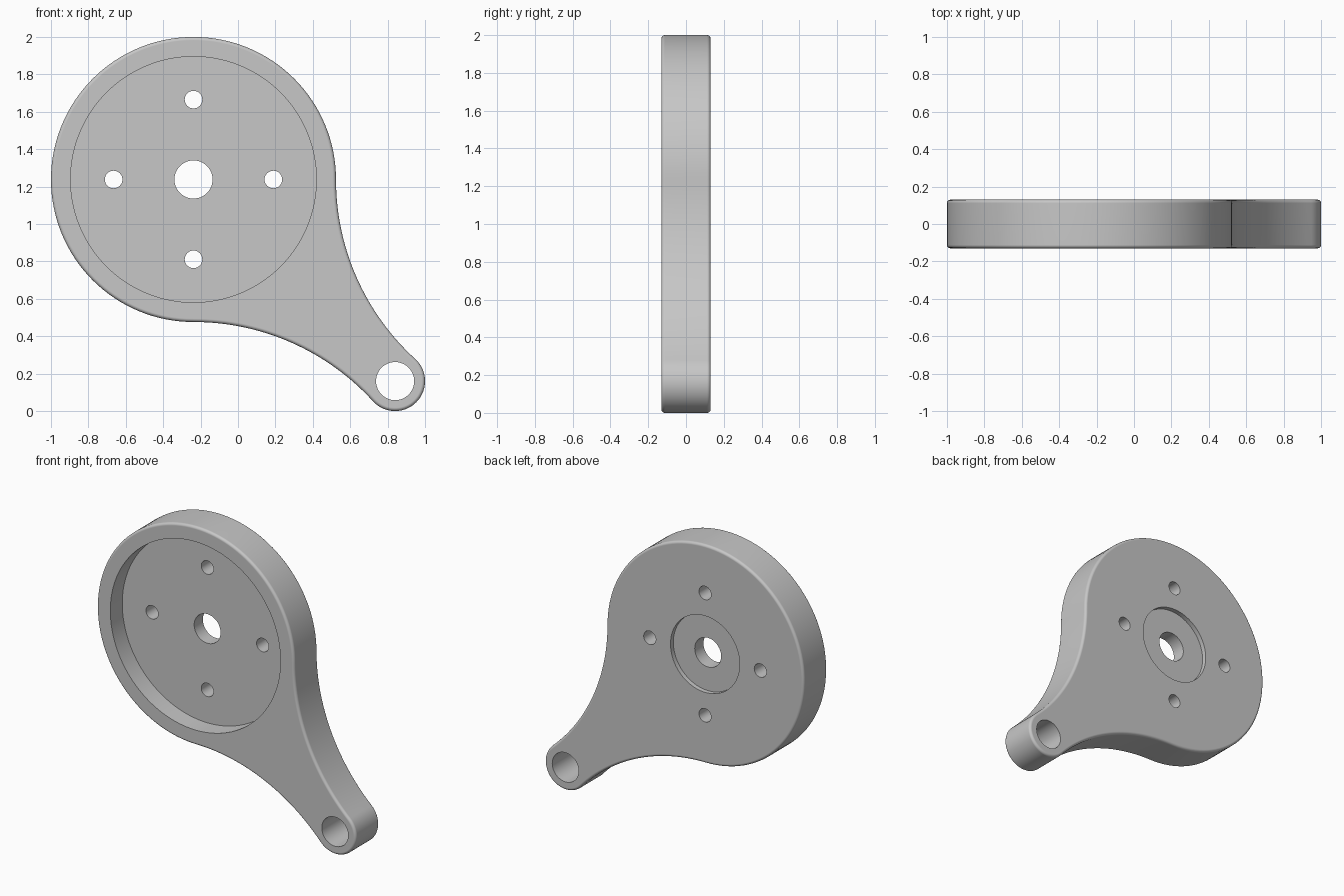
import bpy, bmesh, math
from mathutils import Vector

cube = bpy.data.objects.get("Cube")
if cube:
    bpy.data.objects.remove(cube)

HALF = 0.13                                       # half the plate thickness
DISC, DISC_R = Vector((-0.238, 1.238)), 0.762
EYE, EYE_R = Vector((0.84, 0.16)), 0.16

# Single grey material
grey = bpy.data.materials.new("grey metal")
grey.use_nodes = True
color = (0.57, 0.57, 0.57, 1)
grey.diffuse_color = color
grey.node_tree.nodes["Principled BSDF"].inputs["Base Color"].default_value = color


def arc(center, radius, start, end, steps):
    """Points on an arc in the x-z plane, end point left out."""
    angles = [start + (end - start) * i / steps for i in range(steps)]
    return [center + radius * Vector((math.cos(a), math.sin(a))) for a in angles]


def make_object(name, bm):
    bmesh.ops.recalc_face_normals(bm, faces=bm.faces)
    mesh = bpy.data.meshes.new(name)
    bm.to_mesh(mesh)
    bm.free()
    mesh.materials.append(grey)
    obj = bpy.data.objects.new(name, mesh)
    bpy.context.collection.objects.link(obj)
    return obj


def prism(points, front, back):
    """Closed outline in x-z, pushed from front to back along y."""
    bm = bmesh.new()
    face = bm.faces.new([bm.verts.new((p.x, front, p.y)) for p in points])
    new = bmesh.ops.extrude_face_region(bm, geom=[face])["geom"]
    verts = [v for v in new if isinstance(v, bmesh.types.BMVert)]
    bmesh.ops.translate(bm, verts=verts, vec=(0, back - front, 0))
    return bm


# Outline: disc and eye joined by two tangent concave flanks
dx, dz = EYE.x - (DISC.x + DISC_R), DISC.y - EYE.y
flank_r = (dx * dx + dz * dz - EYE_R ** 2) / (2 * (dx + EYE_R))
right_c = DISC + Vector((DISC_R + flank_r, 0))
lower_c = DISC - Vector((0, DISC_R + flank_r))
to_right, to_lower = right_c - EYE, lower_c - EYE
a_right = math.atan2(to_right.y, to_right.x)
a_lower = math.atan2(to_lower.y, to_lower.x)
outline = arc(DISC, DISC_R, 0, 1.5 * math.pi, 96)
outline += arc(lower_c, flank_r, math.pi / 2, a_lower + math.pi, 32)
outline += arc(EYE, EYE_R, a_lower, a_right, 36)
outline += arc(right_c, flank_r, a_right + math.pi, math.pi, 32)

# Plate with rounded outer rims
bm = prism(outline, -HALF, HALF)
rims = [e for e in bm.edges if abs(e.verts[0].co.y - e.verts[1].co.y) < 1e-5]
bmesh.ops.bevel(bm, geom=rims, offset=0.018, segments=4, profile=0.5, affect="EDGES")
plate = make_object("crank_plate", bm)


def cut(name, center, radius, front, back, steps):
    """Round pocket or through hole."""
    cutter = make_object(name, prism(arc(center, radius, 0, 2 * math.pi, steps), front, back))
    cutter.hide_render = True
    mod = plate.modifiers.new(name, "BOOLEAN")
    mod.operation, mod.solver, mod.object = "DIFFERENCE", "EXACT", cutter
    return cutter


OUT = HALF + 0.1
cutters = [
    cut("front_recess", DISC, 0.657, -OUT, -HALF + 0.132, 128),
    cut("back_recess", DISC, 0.267, HALF - 0.032, OUT, 80),
    cut("centre_hole", DISC, 0.102, -OUT, OUT, 48),
    cut("eye_hole", EYE, 0.102, -OUT, OUT, 48),
]
for i in range(4):
    a = i * math.pi / 2
    spot = DISC + 0.427 * Vector((math.cos(a), math.sin(a)))
    cutters.append(cut("bolt_hole", spot, 0.047, -OUT, OUT, 32))

# Bake the cuts and drop the cutters
graph = bpy.context.evaluated_depsgraph_get()
baked = bpy.data.meshes.new_from_object(plate.evaluated_get(graph))
plate.modifiers.clear()
plate.data = baked
baked.materials.clear()
baked.materials.append(grey)
baked.polygons.foreach_set("material_index", [0] * len(baked.polygons))
for cutter in cutters:
    bpy.data.objects.remove(cutter)

# Smooth walls, crisp recess edges, flat faces kept even
bpy.ops.object.select_all(action="DESELECT")
plate.select_set(True)
bpy.context.view_layer.objects.active = plate
bpy.ops.object.shade_smooth_by_angle(angle=math.radians(35))
weighted = plate.modifiers.new("even_normals", "WEIGHTED_NORMAL")
weighted.keep_sharp = True
